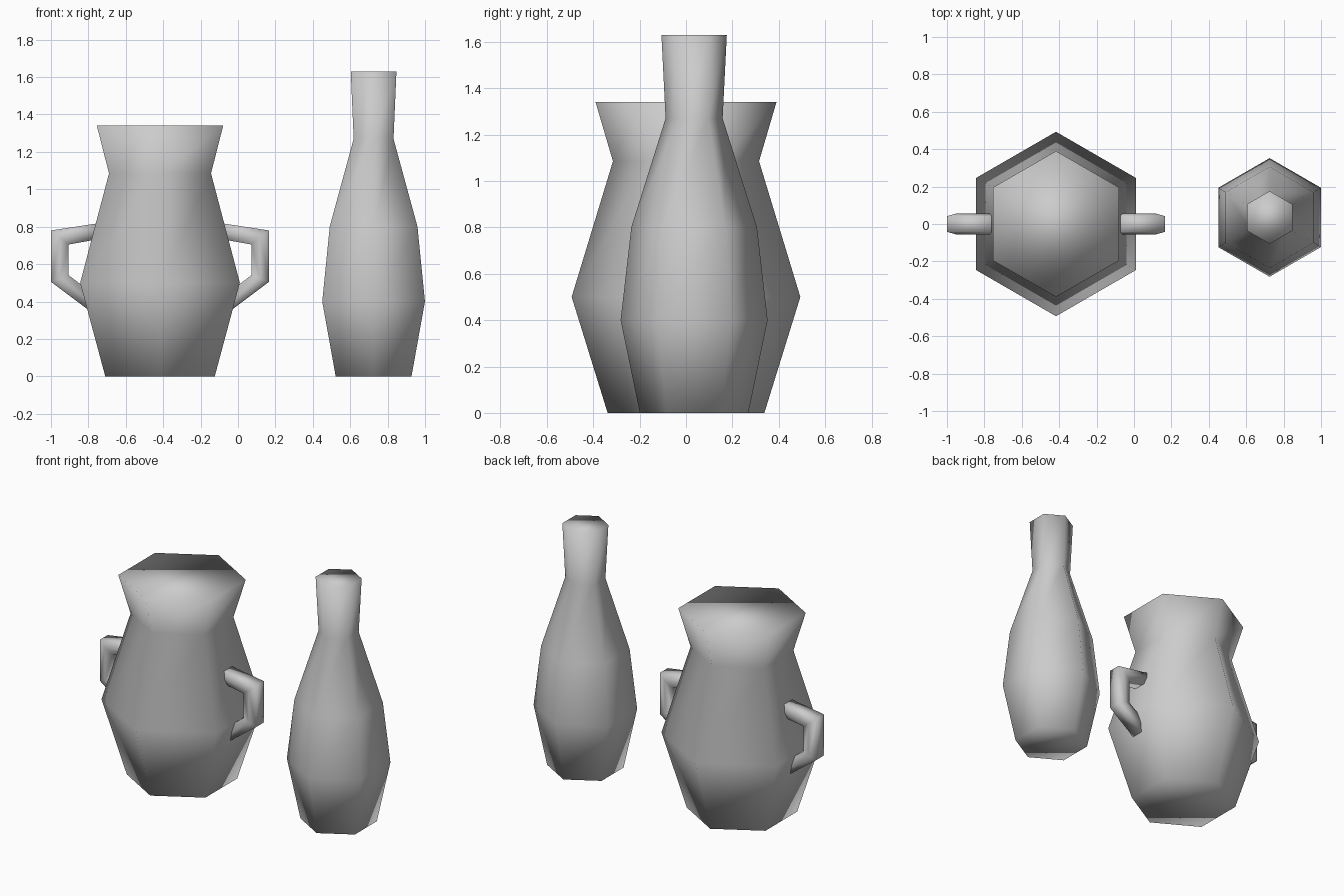
import bpy, bmesh, math

cube = bpy.data.objects.get("Cube")
if cube:
    bpy.data.objects.remove(cube, do_unlink=True)

clay = bpy.data.materials.new("grey_clay")
clay.use_nodes = True
colour = (0.6, 0.6, 0.6, 1)
clay.diffuse_color = colour
clay.node_tree.nodes["Principled BSDF"].inputs["Base Color"].default_value = colour


def loft(name, rings, location):
    """Skin a list of point rings, close both ends and shade smooth."""
    bm = bmesh.new()
    loops = [[bm.verts.new(p) for p in ring] for ring in rings]
    for a, b in zip(loops, loops[1:]):
        for i in range(len(a)):
            j = (i + 1) % len(a)
            bm.faces.new((a[i], a[j], b[j], b[i]))
    bm.faces.new(loops[0])
    bm.faces.new(loops[-1])
    bmesh.ops.recalc_face_normals(bm, faces=bm.faces)
    for f in bm.faces:
        f.smooth = True
    mesh = bpy.data.meshes.new(name)
    bm.to_mesh(mesh)
    bm.free()
    mesh.materials.append(clay)
    obj = bpy.data.objects.new(name, mesh)
    obj.location = location
    bpy.context.collection.objects.link(obj)
    return obj


def hexagon(radius, z):
    angles = [math.radians(30 + 60 * i) for i in range(6)]
    return [(radius * math.cos(a), radius * math.sin(a), z) for a in angles]


def vessel(name, profile, location):
    return loft(name, [hexagon(r, z) for r, z in profile], location)


# Wide vase and tall bottle, as (corner radius, height) profiles
vase_centre = (-0.417, 0, 0)
vessel("wide_vase", [(0.338, 0), (0.493, 0.5), (0.315, 1.085), (0.39, 1.34)], vase_centre)
vessel("tall_bottle",
       [(0.234, 0), (0.317, 0.4), (0.271, 0.8), (0.123, 1.27), (0.141, 1.63)],
       (0.725, 0.035, 0))

# Handles: outer and inner corner of each bend, six-sided section
bends = [((0.32, 0.82), (0.32, 0.735)), ((0.583, 0.78), (0.488, 0.705)),
         ((0.583, 0.505), (0.488, 0.54)), ((0.36, 0.338), (0.36, 0.444))]
section = [(0, -0.042), (0, 0.042), (0.5, 0.055), (1, 0.042), (1, -0.042), (0.5, -0.055)]
for name, side in (("left_handle", 1), ("right_handle", -1)):
    rings = [[(side * (o[0] + (n[0] - o[0]) * t), y, o[1] + (n[1] - o[1]) * t)
              for t, y in section] for o, n in bends]
    loft(name, rings, vase_centre)
